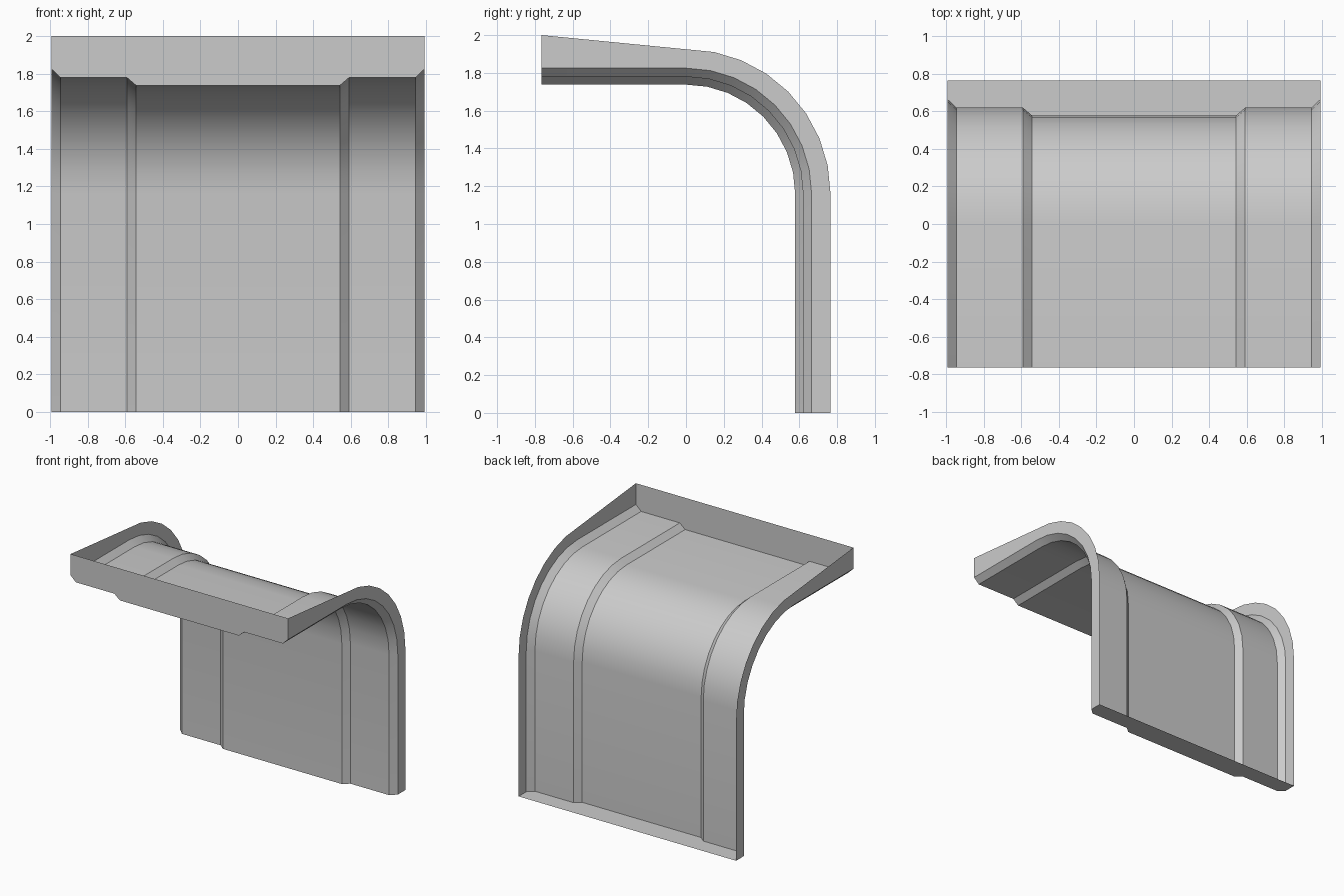
import bpy
import bmesh
from math import sin, cos, pi

cube = bpy.data.objects.get("Cube")
if cube:
    bpy.data.objects.remove(cube)

HALF_DEPTH = 0.765   # also the outer bend radius
BEND_Z = 1.16        # height of the bend centre
STEPS = 8

grey = bpy.data.materials.new("light grey")
grey.use_nodes = True
colour = (0.6, 0.6, 0.6, 1)
grey.diffuse_color = colour
grey.node_tree.nodes["Principled BSDF"].inputs["Base Color"].default_value = colour


def bent_path(radius, lip=0.0):
    """Side outline: level top, quarter bend, then straight down to the floor."""
    points = [(-HALF_DEPTH, BEND_Z + radius + lip)]
    for i in range(STEPS + 1):
        a = pi / 2 * i / STEPS
        points.append((radius * sin(a), BEND_Z + radius * cos(a)))
    return points + [(radius, 0)]


# Cross-section: outer rim, then chamfer, shoulder and recessed centre band
half = [(0.993, HALF_DEPTH), (0.993, 0.665), (0.945, 0.62), (0.592, 0.62), (0.543, 0.578)]
section = [(-x, r) for x, r in half] + [(x, r) for x, r in reversed(half)]

bm = bmesh.new()
rows = []
for x, r in section:
    lip = 2 - BEND_Z - r if r == HALF_DEPTH else 0
    rows.append([bm.verts.new((x, y, z)) for y, z in bent_path(r, lip)])

# Side walls and stepped sheet
for a, b in zip(rows, rows[1:]):
    for i in range(len(a) - 1):
        bm.faces.new((a[i], a[i + 1], b[i + 1], b[i]))

# Front lip and bottom plate close the two ends
bm.faces.new([row[0] for row in rows])
bm.faces.new([row[-1] for row in reversed(rows)])
bmesh.ops.recalc_face_normals(bm, faces=bm.faces)

mesh = bpy.data.meshes.new("bent_panel")
bm.to_mesh(mesh)
bm.free()
mesh.materials.append(grey)
panel = bpy.data.objects.new("bent_panel", mesh)
bpy.context.collection.objects.link(panel)

# Smooth bend, crisp creases
bpy.ops.object.select_all(action='DESELECT')
panel.select_set(True)
bpy.context.view_layer.objects.active = panel
bpy.ops.object.shade_smooth_by_angle(angle=pi / 6)
